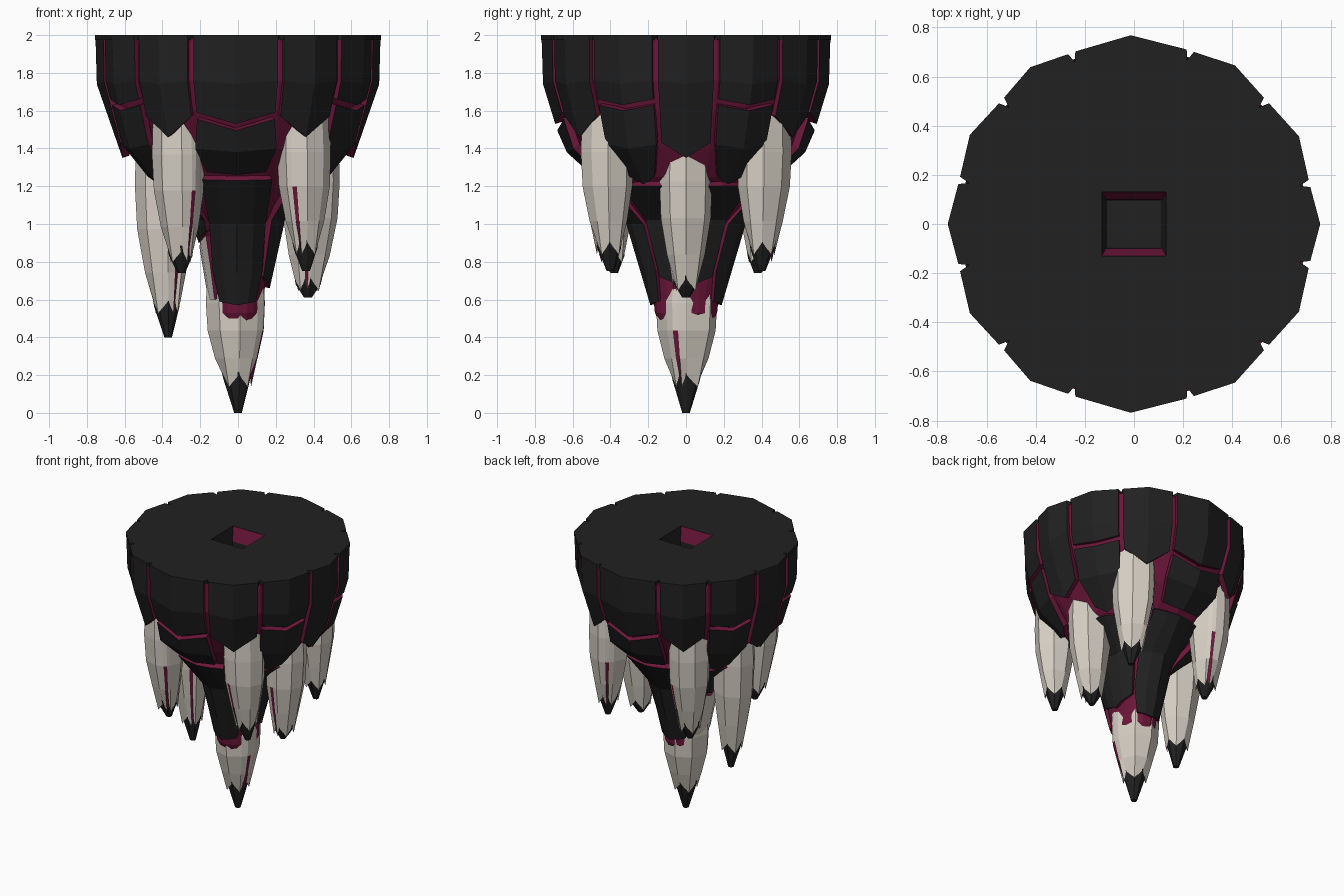
import bpy, bmesh, math, random
from math import radians, cos, sin

if "Cube" in bpy.data.objects:
    bpy.data.objects.remove(bpy.data.objects["Cube"])

random.seed(4)


def material(name, rgb):
    m = bpy.data.materials.new(name)
    m.diffuse_color = (*rgb, 1)
    m.use_nodes = True
    m.node_tree.nodes["Principled BSDF"].inputs["Base Color"].default_value = m.diffuse_color
    return m


BLACK = material("black_rock", (0.015, 0.015, 0.015))
BONE = material("pale_stone", (0.68, 0.63, 0.56))
GLOW = material("crimson_crack", (0.15, 0.008, 0.042))

# Overall cone: height, radius along x, radius along y
PROFILE = [(2, .74, .75), (1.76, .738, .748), (1.6, .695, .70), (1.4, .64, .64),
           (1.25, .52, .48), (1.0, .22, .31), (.57, .15, .185), (.3, .11, .13)]


def radius(a, z):
    for (z1, x1, y1), (z0, x0, y0) in zip(PROFILE, PROFILE[1:]):
        if z >= z0:
            break
    t = max(0, min(1, (z - z0) / (z1 - z0)))
    rx, ry = x0 + t * (x1 - x0), y0 + t * (y1 - y0)
    return rx * ry / math.hypot(ry * cos(a), rx * sin(a))


def point(deg, z, scale=1.0, inset=0.0):
    a = radians(deg)
    r = radius(a, z) * scale - inset
    return (r * cos(a), r * sin(a), z)


def finish(name, bm, mats):
    me = bpy.data.meshes.new(name)
    bm.to_mesh(me)
    bm.free()
    for m in mats:
        me.materials.append(m)
    ob = bpy.data.objects.new(name, me)
    bpy.context.collection.objects.link(ob)
    return ob


def loft(bm, rings, closed=True):
    """Skin rings listed from top to bottom; returns faces by row."""
    vs = [[bm.verts.new(p) for p in ring] for ring in rings]
    n = len(vs[0])
    return [[bm.faces.new((a[j], b[j], b[(j + 1) % n], a[(j + 1) % n]))
             for j in range(n if closed else n - 1)] for a, b in zip(vs, vs[1:])]


def plate(name, mid, rows, mat=BLACK, cols=(-1, 0, 1), lift=1.0):
    """Creased stone slab with glowing rim; each row is (half angle, edge z, middle z)."""
    bm = bmesh.new()
    loft(bm, [[point(mid + k * h, zm + (ze - zm) * abs(k), lift * (1.02 - .035 * abs(k)))
               for k in cols] for h, ze, zm in rows], closed=False)
    ob = finish(name, bm, [mat, GLOW])
    mod = ob.modifiers.new("thickness", 'SOLIDIFY')
    mod.thickness = .04
    mod.offset = -1
    mod.material_offset_rim = 1


WIDE = (-1, -.5, 0, .5, 1)


def spike(name, base, top, tip, end, rx, ry, crack):
    """Pale faceted fang with a jagged lower rim, one crack and a dark tip."""
    angles = sorted([0, 48, 95, 140, 185, 232, 278, 320, crack, crack + 10])
    jit = [random.uniform(.94, 1.05) for _ in angles]

    def ring(t, s, jag=0.0):
        z = top + (end - top) * t
        k = max(0, (top - z) / (top - tip[2])) ** 2
        cx, cy = (base[i] + (tip[i] - base[i]) * k for i in (0, 1))
        return [(cx + rx * s * j * cos(radians(a)), cy + ry * s * j * sin(radians(a)),
                 z + jag * (.5 - i % 2)) for i, (a, j) in enumerate(zip(angles, jit))]

    bm = bmesh.new()
    rows = loft(bm, [ring(0, .94), ring(.3, 1), ring(.55, .95), ring(.8, .72),
                     ring(1, .48, .07)])
    col = angles.index(crack)
    for row in rows[2:]:
        row[col].material_index = 1
    finish(name, bm, [BONE, GLOW])
    bm = bmesh.new()
    loft(bm, [ring(.8, .62), ring(1, .44),
              [(tip[0] + .02 * cos(radians(a)), tip[1] + .02 * sin(radians(a)), tip[2])
               for a in angles]])
    bmesh.ops.holes_fill(bm, edges=bm.edges, sides=0)
    finish(name + "_tip", bm, [BLACK])


# Glowing core showing through the gaps
EDGES = [-13, 13, 43, 72, 110, 137, 166, 194, 223, 250, 288, 317]
bm = bmesh.new()
core_angles = sorted([e % 360 for e in EDGES] + [0, 28, 57, 91, 123, 151, 180, 208, 237, 269, 302, 332])
loft(bm, [[point(a, z, 1, d) for a in core_angles] for z, d in
          [(1.985, .035), (1.76, .035), (1.6, .04), (1.4, .085), (1.25, .05),
           (1, .028), (.6, .022), (.53, .012), (.42, .04)]])
finish("crack_core", bm, [GLOW])

# Upper wall of twelve slabs, plus second tier slabs
G = 1.3
outline = []
for i, e in enumerate(EDGES):
    nxt = EDGES[(i + 1) % 12] + (360 if i == 11 else 0)
    mid, h = (e + nxt) / 2, (nxt - e) / 2 - G
    outline += [(e, .935), (mid - h - .1, .99), (mid, 1.024), (mid + h + .1, .99)]
    kind = ["side", "mid", "corner", "front", "corner", "mid"][i % 6]
    low = {"side": (h, 1.43, 1.35), "mid": (h, 1.66, 1.63),
           "corner": (h, 1.57, 1.46), "front": (h, 1.59, 1.53)}[kind]
    plate(f"{kind}_wall_slab_{i}", mid, [(h, 1.996, 1.996), (h, 1.76, 1.74), low])
    if kind == "mid":
        plate(f"mid_lower_slab_{i}", mid,
              [(h, 1.63, 1.60), (h, 1.42, 1.40), (h * .65, 1.25, 1.21)])
    if kind == "front":
        plate(f"front_middle_slab_{i}", mid,
              [(h, 1.555, 1.495), (20, 1.40, 1.38), (18, 1.275, 1.26)])
        plate(f"front_lower_slab_{i}", mid,
              [(24, 1.235, 1.23), (34, 1.0, 1.0), (40, .75, .74), (34, .59, .57)], cols=WIDE)

# Inner slabs behind the side fangs, meeting the front slabs at diagonal cracks
for a, z in ((0, .66), (180, .90)):
    plate(f"inner_side_slab_{a}", a,
          [(50, 1.2, 1.2), (50, 1.02, 1.02), (46, z + .06, z)], cols=WIDE)
plate("pale_left_slab", 180, [(44, .94, .88), (44, .78, .78), (42, .6, .6)], BONE, WIDE)

# Flat top with a square opening
bm = bmesh.new()
outer, inner = [], []
for a, s in outline:
    x, y, _ = point(a, 2, s)
    outer.append((x, y, 2))
    q = a % 90
    b = radians(a - q + 45 if abs(q - 45) < 5 else a)
    k = .13 / max(abs(cos(b)), abs(sin(b)))
    inner.append((k * cos(b), k * sin(b), 2))
loft(bm, [inner, outer, [(x, y, 1.975) for x, y, _ in outer]])
bmesh.ops.remove_doubles(bm, verts=bm.verts, dist=1e-5)
finish("flat_top", bm, [BLACK])

# Pit below the opening: glowing front and back lips, dark elsewhere
bm = bmesh.new()
sq = [(1, 1), (-1, 1), (-1, -1), (1, -1)]
rows = loft(bm, [[(x * w, y * v, z) for x, y in sq]
                 for w, v, z in ((.132, .132, 1.998), (.115, .10, 1.9), (.11, .095, 1.65))])
rows[0][0].material_index = rows[0][2].material_index = 1
bmesh.ops.holes_fill(bm, edges=[e for e in bm.edges if all(v.co.z < 1.7 for v in e.verts)], sides=0)
bmesh.ops.reverse_faces(bm, faces=bm.faces)
finish("top_pit", bm, [BLACK, GLOW])

# Hanging fangs, mirrored front to back
for s, side in ((-1, "front"), (1, "back")):
    spike(f"{side}_left_fang", (-.32, s * .415), 1.6, (-.30, s * .38, .74), .83, .145, .14, s * 60 % 360)
    spike(f"{side}_right_fang", (.345, s * .415), 1.6, (.36, s * .40, .75), .87, .145, .14, s * 115 % 360)
spike("left_fang", (-.40, 0), 1.48, (-.37, 0, .40), .56, .155, .14, 300)
spike("right_fang", (.395, 0), 1.46, (.37, 0, .61), .68, .15, .14, 255)

# Central fang
spike("central_fang", (-.01, 0), .76, (0, 0, 0), .17, .155, .17, 335)
